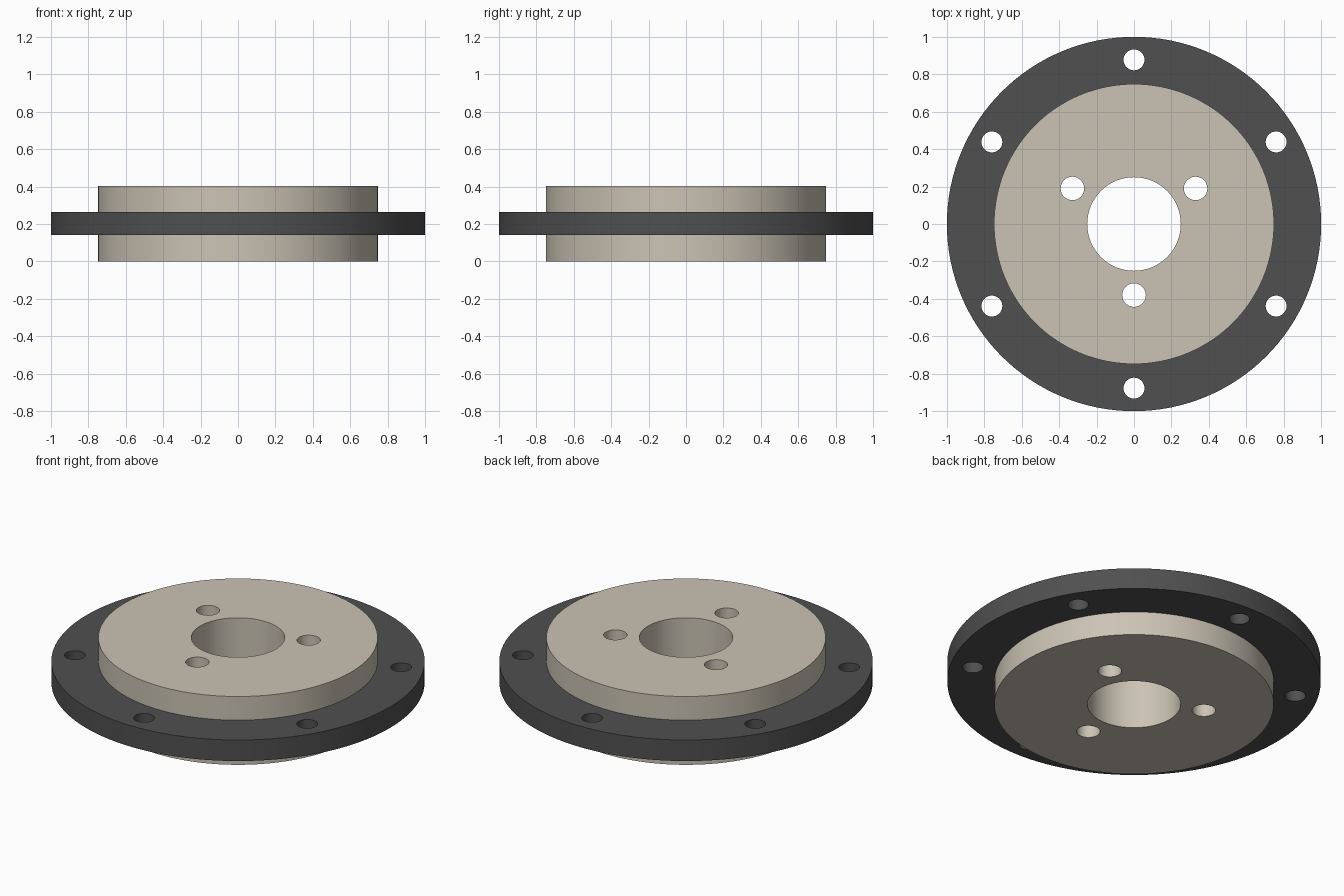
import bpy, bmesh, math

if "Cube" in bpy.data.objects:
    bpy.data.objects.remove(bpy.data.objects["Cube"])


def material(name, color):
    m = bpy.data.materials.new(name)
    m.diffuse_color = (*color, 1.0)
    m.use_nodes = True
    m.node_tree.nodes["Principled BSDF"].inputs["Base Color"].default_value = m.diffuse_color
    return m


def drilled_disc(name, radius, z0, z1, holes, mat, segments=128):
    """Disc profile with round holes (x, y, radius, sides), filled and extruded."""
    bm = bmesh.new()
    for x, y, r, n in [(0, 0, radius, segments)] + holes:
        ring = [bm.verts.new((x + r * math.cos(2 * math.pi * i / n),
                              y + r * math.sin(2 * math.pi * i / n), z0))
                for i in range(n)]
        for i in range(n):
            bm.edges.new((ring[i], ring[(i + 1) % n]))
    bmesh.ops.triangle_fill(bm, edges=bm.edges[:], use_beauty=True,
                            use_dissolve=False, normal=(0, 0, 1))
    new = bmesh.ops.extrude_face_region(bm, geom=bm.faces[:], use_keep_orig=True)
    top = [v for v in new["geom"] if isinstance(v, bmesh.types.BMVert)]
    bmesh.ops.translate(bm, verts=top, vec=(0, 0, z1 - z0))
    bmesh.ops.recalc_face_normals(bm, faces=bm.faces[:])
    mesh = bpy.data.meshes.new(name)
    bm.to_mesh(mesh)
    bm.free()
    mesh.materials.append(mat)
    obj = bpy.data.objects.new(name, mesh)
    bpy.context.collection.objects.link(obj)
    bpy.ops.object.select_all(action='DESELECT')
    obj.select_set(True)
    bpy.context.view_layer.objects.active = obj
    bpy.ops.object.shade_smooth_by_angle(angle=math.radians(30))
    return obj


def bolt_circle(count, pitch, r, start, sides=32):
    return [(pitch * math.cos(math.radians(start + 360 * i / count)),
             pitch * math.sin(math.radians(start + 360 * i / count)), r, sides)
            for i in range(count)]


cream = material("cream", (0.60, 0.55, 0.46))
charcoal = material("charcoal", (0.08, 0.08, 0.08))

# Hub: thick disc with a central bore and three pin holes
hub_radius = 0.748
drilled_disc("hub", hub_radius, 0.0, 0.404,
             [(0, 0, 0.25, 64)] + bolt_circle(3, 0.38, 0.063, 30), cream)

# Flange: ring around the middle of the hub with six bolt holes
drilled_disc("flange", 1.0, 0.14, 0.264,
             [(0, 0, hub_radius, 128)] + bolt_circle(6, 0.877, 0.056, 30), charcoal)
